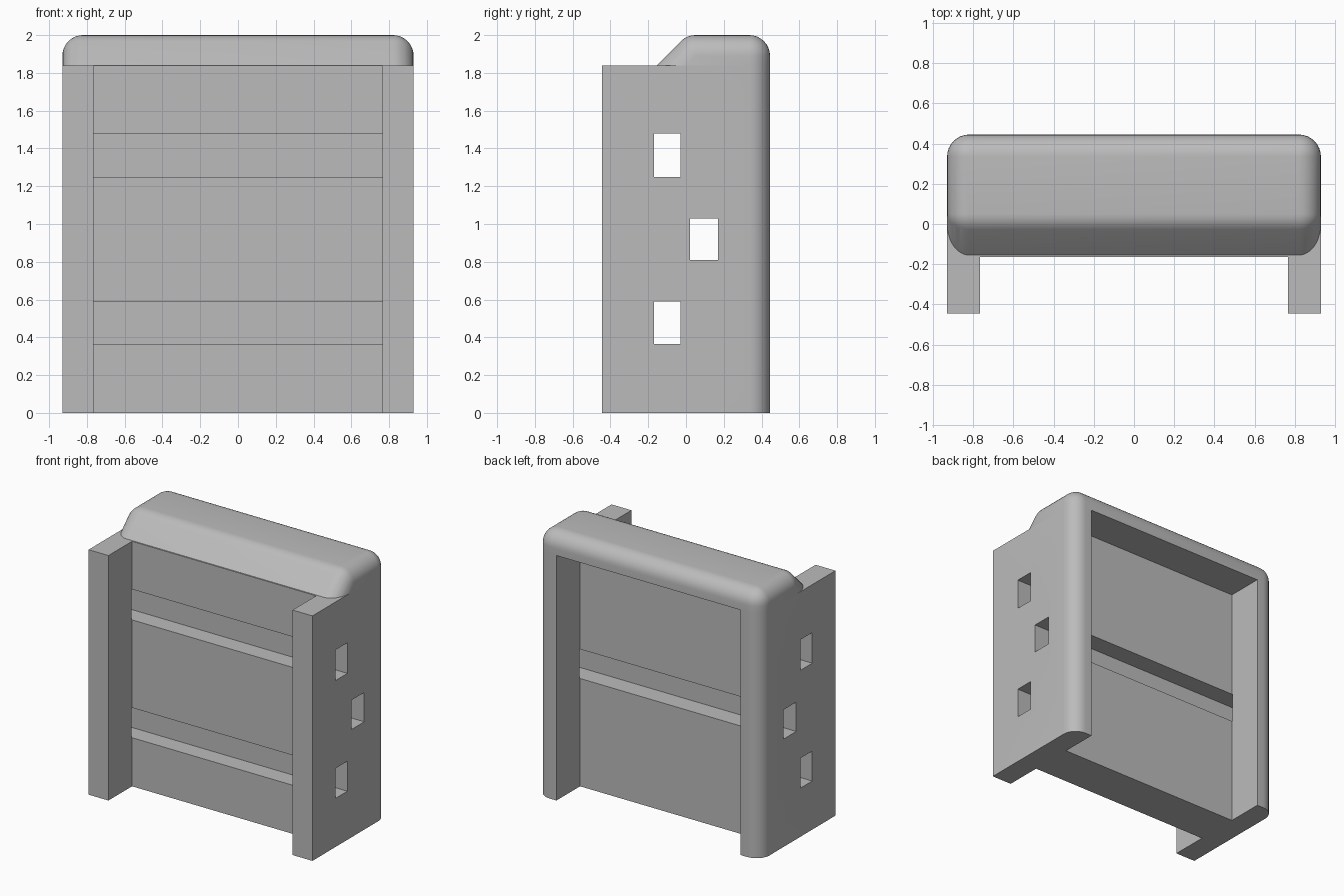
import bpy
import bmesh
import math
from mathutils import Vector

HALF_W = 0.93     # half overall width
INNER = 0.765     # inner face of the side walls
DEPTH = 0.445     # half overall depth
WEB = 0.165       # half thickness of the centre panel
SHOULDER = 1.84   # top of the side walls
TOP = 2.0
R = 0.11          # edge rounding

if "Cube" in bpy.data.objects:
    bpy.data.objects.remove(bpy.data.objects["Cube"], do_unlink=True)

grey = bpy.data.materials.new("plain_grey")
grey.use_nodes = True
colour = (0.5, 0.5, 0.5, 1)
grey.diffuse_color = colour
grey.node_tree.nodes["Principled BSDF"].inputs["Base Color"].default_value = colour


def make_object(name, bm):
    bmesh.ops.recalc_face_normals(bm, faces=bm.faces[:])
    mesh = bpy.data.meshes.new(name)
    bm.to_mesh(mesh)
    bm.free()
    mesh.materials.append(grey)
    obj = bpy.data.objects.new(name, mesh)
    bpy.context.collection.objects.link(obj)
    return obj


def apply_boolean(target, other, operation):
    mod = target.modifiers.new("boolean", 'BOOLEAN')
    mod.operation = operation
    mod.solver = 'EXACT'
    mod.object = other
    bpy.ops.object.select_all(action='DESELECT')
    bpy.context.view_layer.objects.active = target
    target.select_set(True)
    bpy.ops.object.modifier_apply(modifier=mod.name)
    bpy.data.objects.remove(other, do_unlink=True)


# Body: H-shaped plan with rounded back corners, extruded upwards
half = [(INNER, -WEB), (INNER, -DEPTH), (HALF_W, -DEPTH)]
for i in range(9):
    a = i * math.pi / 16
    half.append((HALF_W - R + R * math.cos(a), DEPTH - R + R * math.sin(a)))
half += [(INNER, DEPTH), (INNER, WEB)]
plan = half + [(-x, y) for x, y in reversed(half)]
bm = bmesh.new()
face = bm.faces.new([bm.verts.new((x, y, 0)) for x, y in plan])
raised = bmesh.ops.extrude_face_region(bm, geom=[face])["geom"]
bmesh.ops.translate(bm, vec=(0, 0, SHOULDER),
                    verts=[v for v in raised if isinstance(v, bmesh.types.BMVert)])
body = make_object("bookcase_body", bm)

# Cap: rounded block with a sloping front, as a hull of corner spheres
slope_y = 0.005 + R * math.tan(math.pi / 8)
corners = [(slope_y, TOP - R), (DEPTH - R, TOP - R),
           (DEPTH - R, TOP - R - 0.5), (slope_y - 0.5, TOP - R - 0.5)]
bm = bmesh.new()
for side in (-1, 1):
    for y, z in corners:
        ball = bmesh.ops.create_uvsphere(bm, u_segments=32, v_segments=16, radius=R)
        bmesh.ops.translate(bm, vec=(side * (HALF_W - R), y, z), verts=ball["verts"])
points = [v.co.copy() for v in bm.verts]
bm.free()
bm = bmesh.new()
for p in points:
    bm.verts.new(p)
bmesh.ops.convex_hull(bm, input=bm.verts[:])
bmesh.ops.delete(bm, geom=[v for v in bm.verts if not v.link_faces], context='VERTS')
bmesh.ops.dissolve_limit(bm, angle_limit=math.radians(0.5),
                         verts=bm.verts[:], edges=bm.edges[:])
cut = bmesh.ops.bisect_plane(bm, geom=bm.verts[:] + bm.edges[:] + bm.faces[:],
                             plane_co=(0, 0, SHOULDER), plane_no=(0, 0, 1),
                             clear_inner=True)
rim = [e for e in cut["geom_cut"] if isinstance(e, bmesh.types.BMEdge)]
bmesh.ops.contextual_create(bm, geom=rim)
cap = make_object("rounded_cap", bm)
apply_boolean(body, cap, 'UNION')

# Slots running through the full width, two at the front and one at the back
slots = [(-0.17, -0.03, 0.365, 0.59), (0.02, 0.17, 0.81, 1.03),
         (-0.17, -0.03, 1.25, 1.48)]
for y0, y1, z0, z1 in slots:
    bm = bmesh.new()
    bmesh.ops.create_cube(bm, size=1)
    size = Vector((2.2, y1 - y0, z1 - z0))
    for v in bm.verts:
        v.co = v.co * size + Vector((0, (y0 + y1) / 2, (z0 + z1) / 2))
    cutter = make_object("slot_cutter", bm)
    cutter.hide_render = True
    apply_boolean(body, cutter, 'DIFFERENCE')

# Smooth the rounded edges and keep the rest crisp
bpy.ops.object.select_all(action='DESELECT')
bpy.context.view_layer.objects.active = body
body.select_set(True)
bpy.ops.object.shade_smooth_by_angle(angle=math.radians(30))
